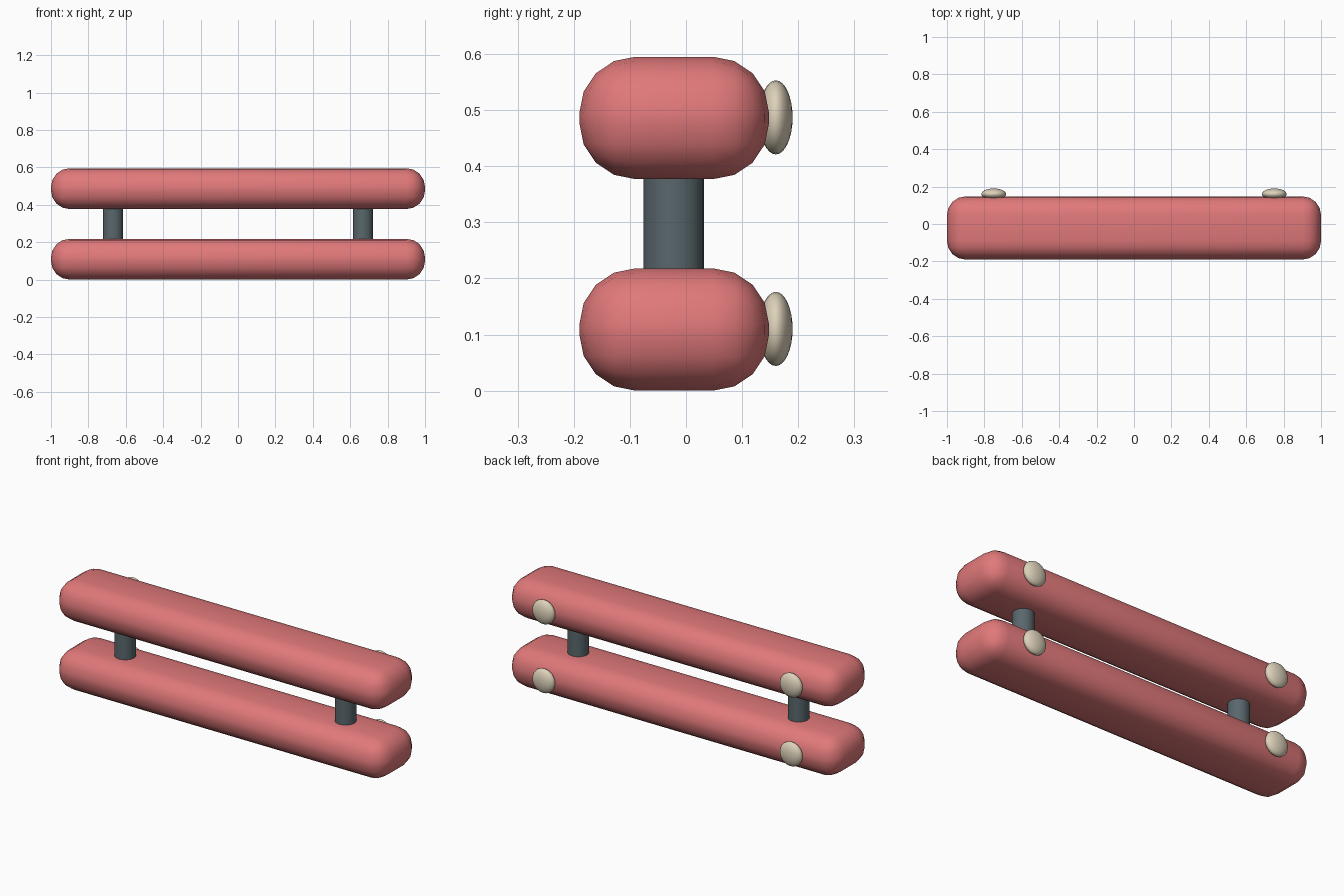
import bpy
import math

cube = bpy.data.objects.get("Cube")
if cube:
    bpy.data.objects.remove(cube, do_unlink=True)


def material(name, rgb):
    m = bpy.data.materials.new(name)
    m.use_nodes = True
    m.diffuse_color = (*rgb, 1)
    m.node_tree.nodes["Principled BSDF"].inputs["Base Color"].default_value = (*rgb, 1)
    return m


RED = material("soft red", (0.75, 0.19, 0.195))
SLATE = material("slate grey", (0.10, 0.135, 0.15))
CREAM = material("cream", (0.72, 0.64, 0.49))


def finish(name, mat, scale):
    ob = bpy.context.object
    ob.name = name
    ob.scale = scale
    bpy.ops.object.transform_apply(location=False, rotation=True, scale=True)
    ob.data.materials.append(mat)
    return ob


BAR_HEIGHT = 0.218
BAR_Y = -0.021
LEVELS = {"lower": 0.109, "upper": 0.486}
SIDES = {"left": 1, "right": -1}

for level, z in LEVELS.items():
    # Rounded padded bar
    bpy.ops.mesh.primitive_cube_add(size=1, location=(0, BAR_Y, z))
    bar = finish(level + "_bar", RED, (2, 0.338, BAR_HEIGHT))
    bevel = bar.modifiers.new("rounded edges", "BEVEL")
    bevel.width = 0.1
    bevel.segments = 4
    bpy.ops.object.shade_smooth()

    # Flattened buttons on the back face
    for side, s in SIDES.items():
        bpy.ops.mesh.primitive_uv_sphere_add(
            segments=24, ring_count=16, radius=1, location=(s * 0.75, 0.16, z + 0.001),
            rotation=(math.pi / 2, 0, 0))
        finish(f"{level}_{side}_button", CREAM, (0.066, 0.066, 0.03))
        bpy.ops.object.shade_smooth()

# Posts joining the two bars
mid = sum(LEVELS.values()) / 2
for side, s in SIDES.items():
    bpy.ops.mesh.primitive_cylinder_add(
        vertices=24, radius=0.054, depth=0.24, location=(s * 0.668, BAR_Y - 0.001, mid))
    finish(side + "_post", SLATE, (1, 1, 1))
    bpy.ops.object.shade_smooth_by_angle(angle=math.radians(40))
